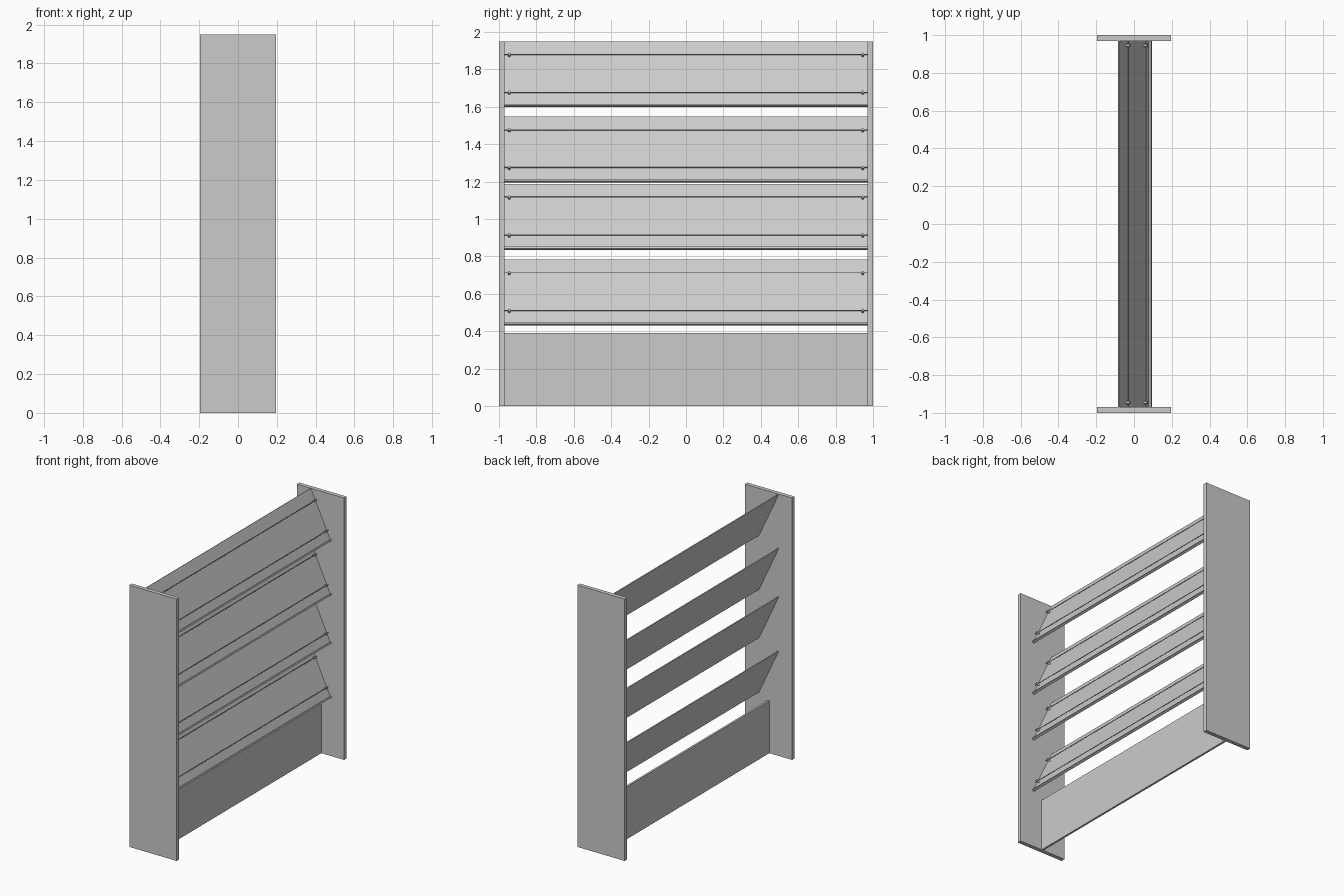
import bpy, bmesh, math
from mathutils import Vector, Matrix

if "Cube" in bpy.data.objects:
    bpy.data.objects.remove(bpy.data.objects["Cube"])

SIDE_X, HEIGHT, INNER_Y = 0.195, 1.95, 0.97
TILT = math.radians(25)
DOWN = Vector((math.sin(TILT), 0, -math.cos(TILT)))   # down the shelf slope
OUT = Vector((math.cos(TILT), 0, math.sin(TILT)))     # away from the shelf face
THICK, LIP, LENGTH = 0.007, 0.018, 0.385


def finish(name, bm):
    bmesh.ops.recalc_face_normals(bm, faces=bm.faces)
    mesh = bpy.data.meshes.new(name)
    bm.to_mesh(mesh)
    bm.free()
    obj = bpy.data.objects.new(name, mesh)
    bpy.context.collection.objects.link(obj)
    return obj


def box(name, centre, size):
    bm = bmesh.new()
    bmesh.ops.create_cube(bm, size=1, matrix=Matrix.Translation(centre) @ Matrix.Diagonal((*size, 1)))
    return finish(name, bm)


def rod(name, centre, axis, radius, length, sides):
    bm = bmesh.new()
    turn = axis.to_track_quat('Z', 'Y').to_matrix().to_4x4()
    bmesh.ops.create_cone(bm, cap_ends=True, segments=sides, radius1=radius, radius2=radius,
                          depth=length, matrix=Matrix.Translation(centre) @ turn)
    for f in bm.faces:
        f.smooth = len(f.verts) == 4
    for e in bm.edges:
        e.smooth = e.calc_face_angle(0) < math.radians(60)
    return finish(name, bm)


# Side panels and base board
for label, s in (("left", -1), ("right", 1)):
    box(f"{label}_side_panel", (0, s * 0.985, HEIGHT / 2), (2 * SIDE_X, 0.03, HEIGHT))
box("base_board", (0, 0, 0.195), (0.015, 2 * INNER_Y, 0.39))

# Tilted display shelves with a front lip, pegs and retaining wires
profile = [(0, 0), (LENGTH, 0), (LENGTH, LIP), (LENGTH - 0.01, LIP),
           (LENGTH - 0.01, THICK), (0, THICK)]
for i, top in enumerate((1.95, 1.547, 1.187, 0.783), 1):
    origin = Vector((-0.085, 0, top - THICK * OUT.z))
    bm = bmesh.new()
    face = bm.faces.new([bm.verts.new(origin + DOWN * s + OUT * n + Vector((0, -INNER_Y, 0)))
                         for s, n in profile])
    ext = bmesh.ops.extrude_face_region(bm, geom=[face], use_keep_orig=True)
    bmesh.ops.translate(bm, vec=(0, 2 * INNER_Y, 0),
                        verts=[v for v in ext["geom"] if isinstance(v, bmesh.types.BMVert)])
    finish(f"shelf_{i}", bm)

    for level, s in (("upper", 0.085), ("lower", 0.308)):
        base = origin + DOWN * s
        for label, side in (("left", -1), ("right", 1)):
            rod(f"shelf_{i}_{level}_{label}_peg",
                base + OUT * (THICK + 0.011) + Vector((0, side * 0.945, 0)), OUT, 0.007, 0.024, 16)
        rod(f"shelf_{i}_{level}_wire", base + OUT * (THICK + 0.015),
            Vector((0, 1, 0)), 0.0025, 2 * INNER_Y, 10)
